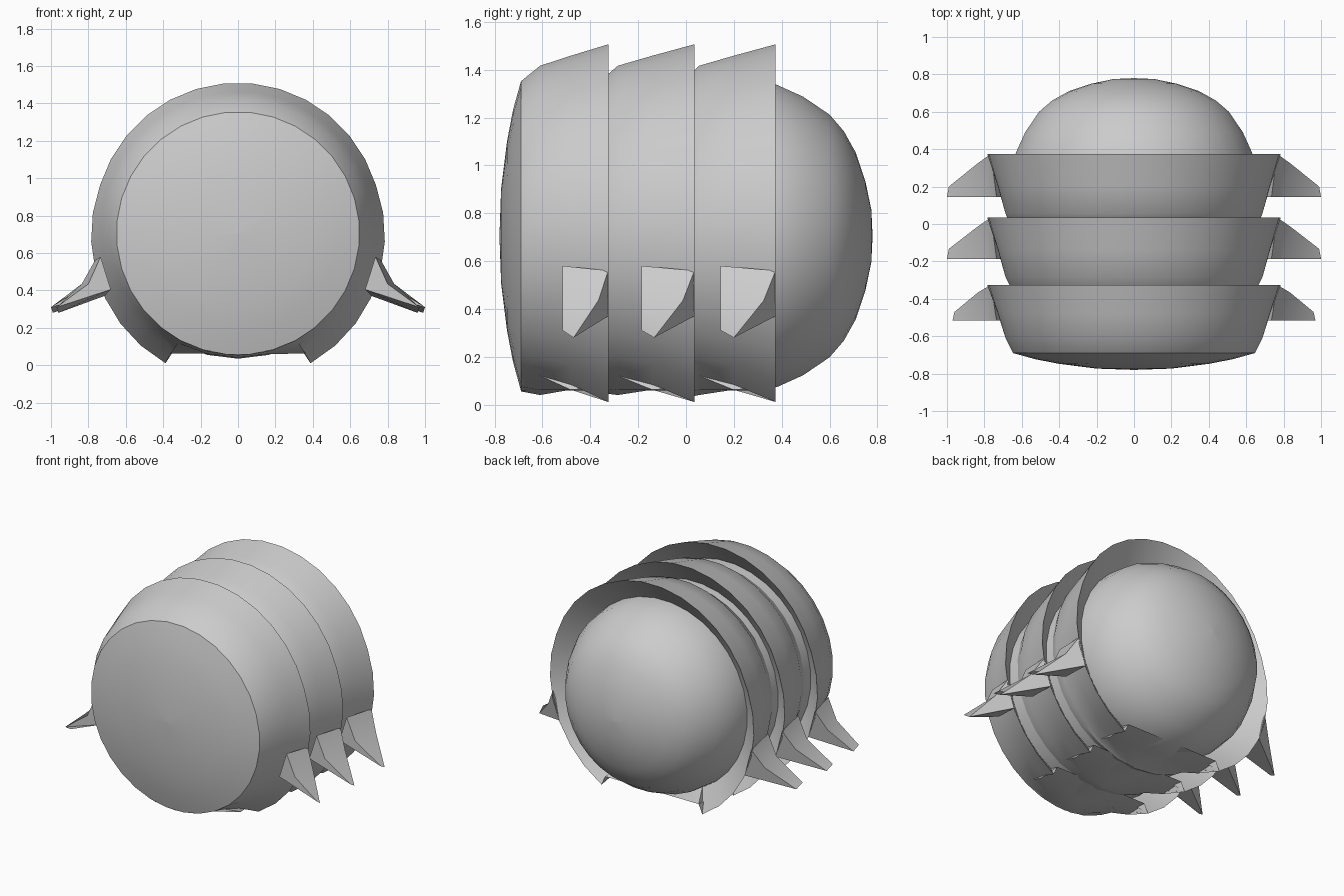
import bpy, bmesh, math

if "Cube" in bpy.data.objects:
    bpy.data.objects.remove(bpy.data.objects["Cube"])


def finish(bm, name, angle=30):
    bmesh.ops.remove_doubles(bm, verts=bm.verts, dist=0.0005)
    bmesh.ops.recalc_face_normals(bm, faces=bm.faces)
    me = bpy.data.meshes.new(name)
    bm.to_mesh(me)
    bm.free()
    ob = bpy.data.objects.new(name, me)
    bpy.context.collection.objects.link(ob)
    bpy.ops.object.select_all(action='DESELECT')
    ob.select_set(True)
    bpy.context.view_layer.objects.active = ob
    bpy.ops.object.shade_smooth_by_angle(angle=math.radians(angle))
    return ob


def skin(bm, rings):
    loops = [[bm.verts.new(p) for p in ring] for ring in rings]
    for a, b in zip(loops, loops[1:]):
        n = len(a)
        for i in range(n):
            j = (i + 1) % n
            bm.faces.new((a[i], a[j], b[j], b[i]))


# Angles measured from straight down; the notch edge is doubled for a step
EDGE = 28
N = 27
FLANGE = [EDGE + i * (360 - 2 * EDGE) / N for i in range(N + 1)]
ANGLES = [(a, False) for a in FLANGE] + [(a, True) for a in (-28, -14, 0, 14, 28)]


def shell_ring(y, cz, r, flare=0, notch_z=None):
    pts = []
    for deg, notch in ANGLES:
        a = math.radians(deg)
        rr = r + flare * max(0, math.cos(a) + 0.3) / 1.1
        x, z = rr * math.sin(a), cz - rr * math.cos(a)
        if notch and notch_z is not None:
            x, z = 0.36 * deg / 28, notch_z
        pts.append((x, y, z))
    return pts


# Barrel-shaped core with shallow front cap and rounded rear
core = [(-.78, .001), (-.773, .2), (-.748, .4), (-.723, .53), (-.69, .65),
        (-.60, .65), (.25, .65), (.38, .635), (.49, .585), (.60, .51),
        (.66, .44), (.71, .35), (.75, .23), (.775, .11), (.78, .001)]
bm = bmesh.new()
skin(bm, [[(r * math.sin(2 * math.pi * (i + .5) / 32), y,
            .705 - r * math.cos(2 * math.pi * (i + .5) / 32))
           for i in range(32)] for y, r in core])
finish(bm, "barrel_core")

# Three overlapping flared shell bands: start, shoulder and rim positions
BANDS = [("front", -.69, -.61, -.325, .65, .83, -.03),
         ("middle", -.325, -.285, .035, .67, .96, 0),
         ("rear", .03, .055, .375, .68, 1.0, 0)]
for label, y0, y1, y2, r0, k, dx in BANDS:
    mid = y1 + (y2 - y1) * .45
    rings = [shell_ring(y0, .705 if label == "front" else .715, r0),
             shell_ring(y1, .73, .69),
             shell_ring(mid, .735, .727, .01, .062),
             shell_ring(y2, .74, .77, .052, .075),
             shell_ring(y2 - .13, .705, .64)]
    if label != "front":
        rings.insert(0, shell_ring(y0 - .09, .705, .63))
    bm = bmesh.new()
    skin(bm, rings)
    finish(bm, label + "_shell_band")

    # Pair of swept side spikes
    front = [(.735, .145, .58), (.68, .145, .405), (1 + dx, .145, .31), (.80, .145, .435)]
    back = [(.765, .375, .56), (.715, .375, .37), (.99 + dx, .20, .28), (.835, .325, .435)]
    bm = bmesh.new()
    for s in (1, -1):
        f = [bm.verts.new((s * x, y2 - (.375 - y) * k, z)) for x, y, z in front]
        b = [bm.verts.new((s * x, y2 - (.375 - y) * k, z)) for x, y, z in back]
        bm.faces.new(f)
        bm.faces.new(b[::-1])
        for i in range(4):
            j = (i + 1) % 4
            bm.faces.new((f[i], b[i], b[j], f[j]))
    finish(bm, label + "_side_spikes", 35)
